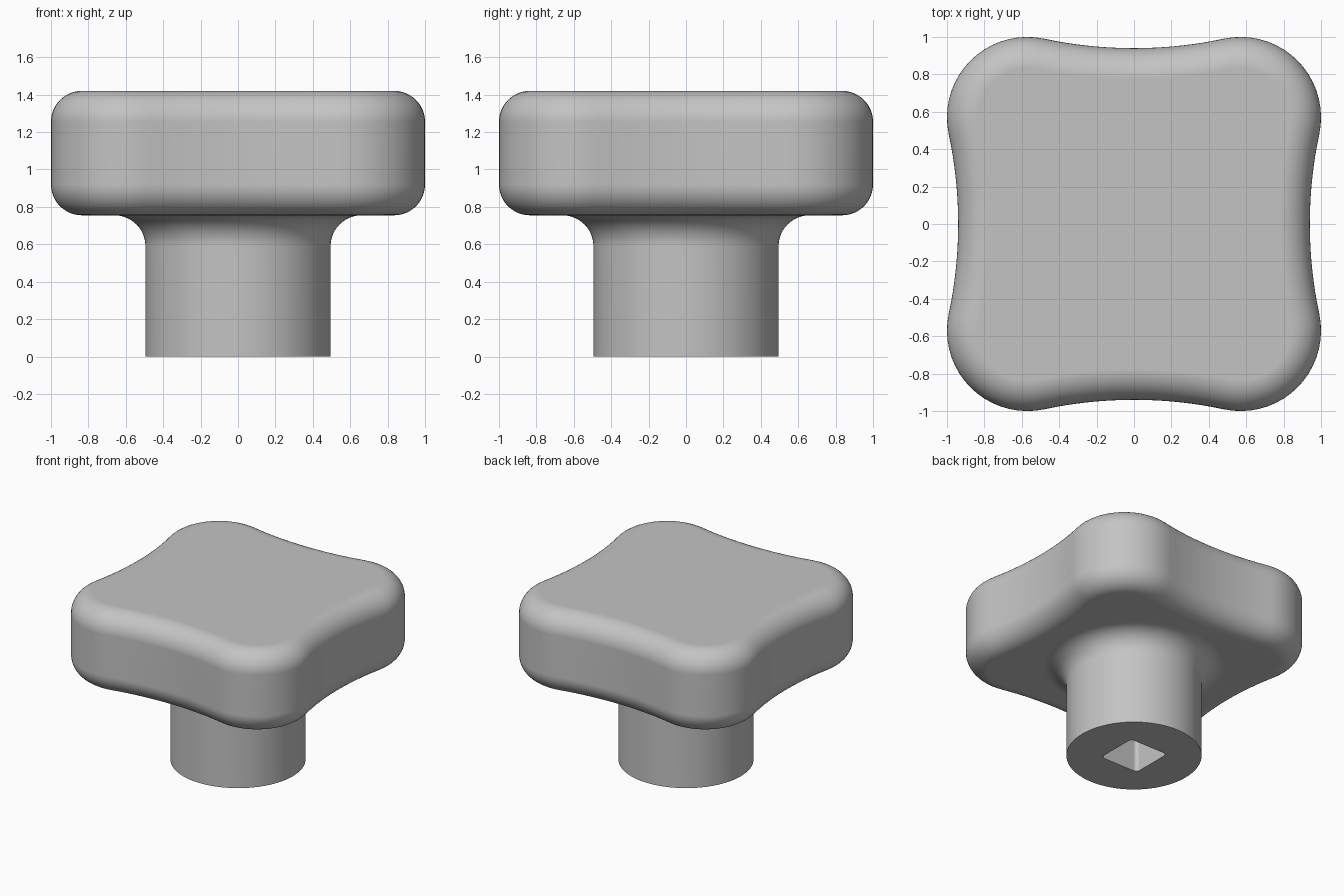
import bpy, bmesh
from math import sin, cos, pi, atan2, radians

if "Cube" in bpy.data.objects:
    bpy.data.objects.remove(bpy.data.objects["Cube"])

CORNER, SIDE = 18, 16      # segments per corner arc and per hollow side
FILLET = 0.165
STEM_R = 0.495
Z_LOW, Z_TOP = 0.755, 1.42
SOCKET_DEPTH = 0.6


def turn(points):
    """Repeat a quarter outline four times about z."""
    out = []
    for q in range(4):
        c, s = [(1, 0), (0, 1), (-1, 0), (0, -1)][q]
        out += [(x * c - y * s, x * s + y * c) for x, y in points]
    return out


def lobed(inset):
    """Square outline with round corners and tangent hollow sides."""
    c, r, hollow_r = 0.57, 0.43, 2.31
    centre = hollow_r + 0.94
    a = atan2(c, centre - c)
    pts = []
    for i in range(CORNER + 1):
        t = -a + (pi / 2 + 2 * a) * i / CORNER
        pts.append((c + (r - inset) * cos(t), c + (r - inset) * sin(t)))
    for i in range(1, SIDE):
        t = a - 2 * a * i / SIDE
        pts.append(((hollow_r + inset) * sin(t), centre - (hollow_r + inset) * cos(t)))
    return turn(pts)


angles = [atan2(y, x) for x, y in lobed(FILLET)]


def circle(r):
    return [(r * cos(t), r * sin(t)) for t in angles]


def socket(half=0.17, r=0.03):
    c = half - r
    pts = [(c + r * cos(pi / 2 * i / CORNER), c + r * sin(pi / 2 * i / CORNER))
           for i in range(CORNER + 1)]
    pts += [(c - 2 * c * i / SIDE, half) for i in range(1, SIDE)]
    return turn(pts)


# Rings from the socket roof, out and up over the stem, to the top of the head
rings = [(socket(), SOCKET_DEPTH), (socket(), 0.0), (circle(STEM_R), 0.0)]
STEPS = 12
for i in range(STEPS + 1):          # flare under the head
    t = pi / 2 * i / STEPS
    rings.append((circle(STEM_R + FILLET * (1 - cos(t))),
                  Z_LOW - FILLET * (1 - sin(t))))
for i in range(STEPS + 1):          # rounded lower rim
    t = pi / 2 * i / STEPS
    rings.append((lobed(FILLET * (1 - sin(t))), Z_LOW + FILLET * (1 - cos(t))))
for i in range(STEPS + 1):          # rounded upper rim
    t = pi / 2 * i / STEPS
    rings.append((lobed(FILLET * (1 - cos(t))), Z_TOP - FILLET * (1 - sin(t))))

bm = bmesh.new()
loops = [[bm.verts.new((x, y, z)) for x, y in pts] for pts, z in rings]
for a, b in zip(loops, loops[1:]):
    n = len(a)
    for i in range(n):
        j = (i + 1) % n
        bm.faces.new((a[i], a[j], b[j], b[i]))
bm.faces.new(loops[-1])             # flat top
bm.faces.new(loops[0][::-1])        # socket roof
bmesh.ops.recalc_face_normals(bm, faces=bm.faces)

mesh = bpy.data.meshes.new("knob")
bm.to_mesh(mesh)
bm.free()
knob = bpy.data.objects.new("knob", mesh)
bpy.context.collection.objects.link(knob)

grey = bpy.data.materials.new("plain grey")
grey.diffuse_color = (0.55, 0.55, 0.55, 1)
grey.use_nodes = True
grey.node_tree.nodes["Principled BSDF"].inputs["Base Color"].default_value = grey.diffuse_color
mesh.materials.append(grey)

bpy.context.view_layer.objects.active = knob
knob.select_set(True)
bpy.ops.object.shade_smooth_by_angle(angle=radians(30))
mod = knob.modifiers.new("flat faces stay flat", 'WEIGHTED_NORMAL')
mod.keep_sharp = True
